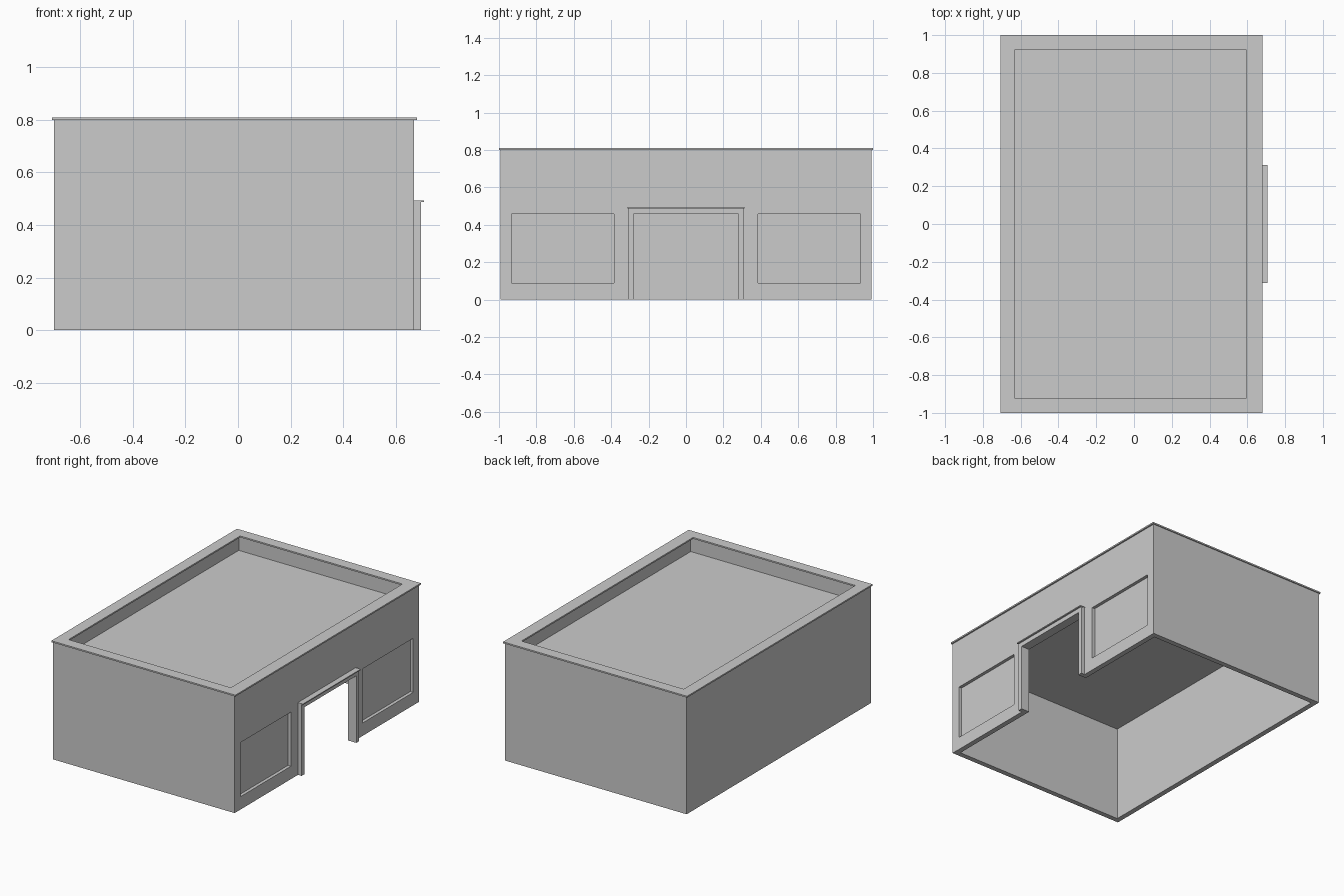
import bpy

if "Cube" in bpy.data.objects:
    bpy.data.objects.remove(bpy.data.objects["Cube"])

X0, X1, Y = -0.70, 0.67, 0.993   # outer wall faces
T, H = 0.035, 0.80               # wall thickness and height


def box(name, x, y, z):
    """Box spanning the given (min, max) ranges."""
    bpy.ops.mesh.primitive_cube_add(
        size=1, location=[(a + b) / 2 for a, b in (x, y, z)])
    ob = bpy.context.object
    ob.name = name
    ob.scale = [b - a for a, b in (x, y, z)]
    bpy.ops.object.transform_apply(location=False, rotation=False, scale=True)
    return ob


def cut(ob, cutter):
    cutter.hide_render = True
    bpy.context.view_layer.objects.active = ob
    mod = ob.modifiers.new("cut", "BOOLEAN")
    mod.operation = "DIFFERENCE"
    mod.solver = "EXACT"
    mod.object = cutter
    bpy.ops.object.modifier_apply(modifier=mod.name)
    bpy.data.objects.remove(cutter, do_unlink=True)


# Hollow wall shell, open at the bottom and top
walls = box("walls", (X0, X1), (-Y, Y), (0, H))
cut(walls, box("room_cutter", (X0 + T, X1 - T), (-Y + T, Y - T), (-0.1, 1)))

# Doorway through the right wall
cut(walls, box("door_cutter", (X1 - 0.1, X1 + 0.1), (-0.28, 0.28), (-0.1, 0.457)))

# Window openings with recessed panes
for side, (a, b) in (("left", (-0.932, -0.385)), ("right", (0.385, 0.932))):
    cut(walls, box("window_cutter", (X1 - 0.1, X1 + 0.1), (a, b), (0.088, 0.457)))
    box("window_pane_" + side, (X1 - 0.03, X1 - 0.022), (a, b), (0.088, 0.457))

# Sunken flat roof
box("roof", (X0 + T, X1 - T), (-Y + T, Y - T), (0.655, 0.69))

# Parapet coping ring
coping = box("parapet_coping", (-0.708, 0.68), (-1, 1), (H, 0.81))
cut(coping, box("coping_cutter", (-0.631, 0.594), (-0.925, 0.925), (0.7, 0.9)))

# Door surround and its thin cap
frame = box("door_frame", (X1, 0.697), (-0.31, 0.31), (0, 0.487))
cut(frame, box("frame_cutter", (0.6, 0.8), (-0.28, 0.28), (-0.1, 0.457)))
box("door_cap", (X1, 0.708), (-0.312, 0.312), (0.487, 0.494))
